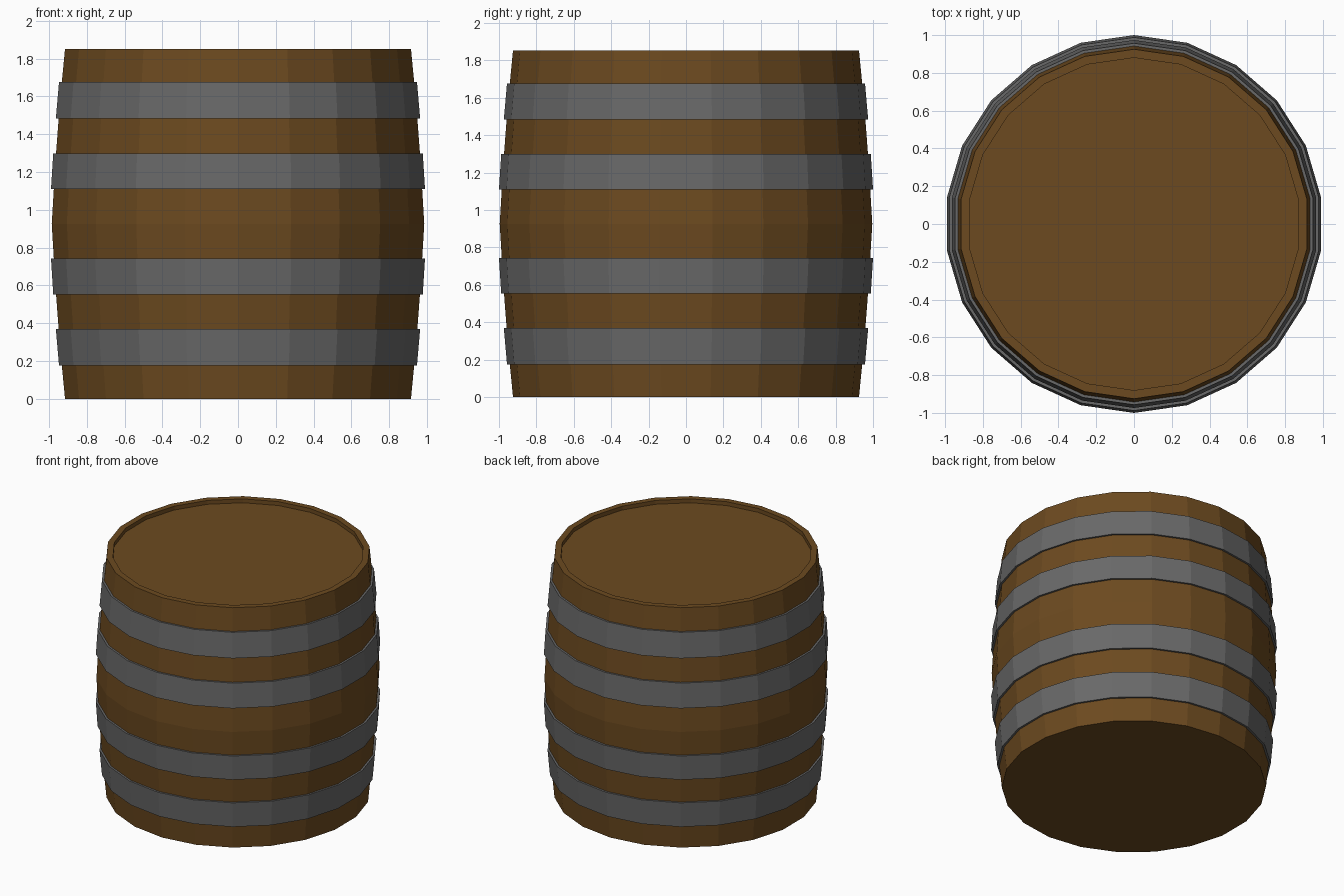
import bpy, bmesh, math

if "Cube" in bpy.data.objects:
    bpy.data.objects.remove(bpy.data.objects["Cube"])

SIDES = 22
HEIGHT = 1.852


def material(name, color):
    m = bpy.data.materials.new(name)
    m.diffuse_color = (*color, 1.0)
    m.use_nodes = True
    m.node_tree.nodes["Principled BSDF"].inputs["Base Color"].default_value = m.diffuse_color
    return m


def lathe(name, profile, mat, closed):
    """Spin (radius, z) points into a flat-shaded solid; closed makes a ring."""
    bm = bmesh.new()
    rings = []
    for r, z in profile:
        angles = [math.pi / 2 + 2 * math.pi * i / SIDES for i in range(SIDES)]
        rings.append([bm.verts.new((r * math.cos(a), r * math.sin(a), z)) for a in angles])
    pairs = list(zip(rings, rings[1:]))
    if closed:
        pairs.append((rings[-1], rings[0]))
    else:
        bm.faces.new(rings[0][::-1])
        bm.faces.new(rings[-1])
    for a, b in pairs:
        for i in range(SIDES):
            j = (i + 1) % SIDES
            bm.faces.new((a[i], a[j], b[j], b[i]))
    bmesh.ops.recalc_face_normals(bm, faces=bm.faces)
    mesh = bpy.data.meshes.new(name)
    bm.to_mesh(mesh)
    bm.free()
    mesh.materials.append(mat)
    obj = bpy.data.objects.new(name, mesh)
    bpy.context.collection.objects.link(obj)
    return obj


wood = material("wood", (0.15, 0.068, 0.014))
iron = material("iron", (0.14, 0.14, 0.14))

# Bulging wooden body, mirrored about mid height, with a recessed lid
lower = [(0.925, 0), (0.942, 0.175), (0.959, 0.368), (0.973, 0.553), (0.985, 0.742)]
upper = [(r, HEIGHT - z) for r, z in reversed(lower)]
lid = [(0.88, HEIGHT), (0.88, HEIGHT - 0.03)]
lathe("barrel_body", lower + [(0.996, HEIGHT / 2)] + upper + lid, wood, False)

# Iron hoops standing slightly proud of the staves, mirrored top and bottom
for label, (r0, z0), (r1, z1) in (("outer", lower[1], lower[2]), ("inner", lower[3], lower[4])):
    ring = [(r0 - 0.01, z0), (r0 + 0.015, z0), (r1 + 0.015, z1), (r1 - 0.01, z1)]
    lathe("lower_" + label + "_hoop", ring, iron, True)
    lathe("upper_" + label + "_hoop", [(r, HEIGHT - z) for r, z in ring], iron, True)
